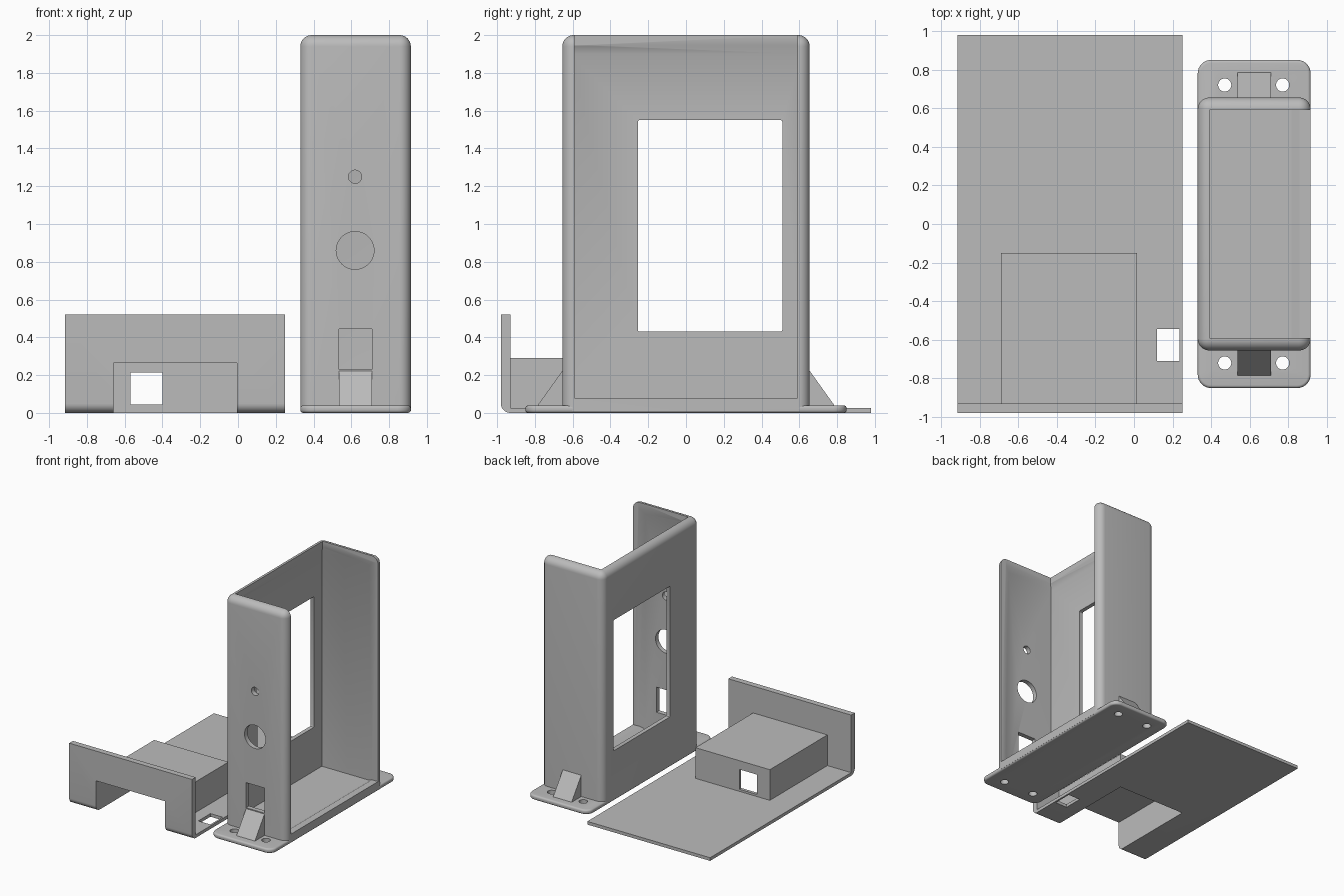
import bpy, bmesh, math
from mathutils import Vector

if "Cube" in bpy.data.objects:
    bpy.data.objects.remove(bpy.data.objects["Cube"])

grey = bpy.data.materials.new("light_grey")
grey.diffuse_color = (0.5, 0.5, 0.5, 1)
grey.use_nodes = True
grey.node_tree.nodes["Principled BSDF"].inputs["Base Color"].default_value = grey.diffuse_color


def finish(name, bm):
    bmesh.ops.recalc_face_normals(bm, faces=bm.faces)
    me = bpy.data.meshes.new(name)
    bm.to_mesh(me)
    bm.free()
    me.materials.append(grey)
    ob = bpy.data.objects.new(name, me)
    bpy.context.collection.objects.link(ob)
    return ob


def add_box(bm, x, y, z):
    vs = bmesh.ops.create_cube(bm, size=1)["verts"]
    for v in vs:
        v.co = Vector([(r[0] + r[1]) / 2 + c * (r[1] - r[0])
                       for r, c in zip((x, y, z), v.co)])


def box(name, x, y, z, bevel=0, pick=None, segments=8):
    """Box from ranges; bevel rounds the edges accepted by pick(midpoint, direction)."""
    bm = bmesh.new()
    add_box(bm, x, y, z)
    if bevel:
        edges = [e for e in bm.edges if pick is None or
                 pick((e.verts[0].co + e.verts[1].co) / 2, (e.verts[1].co - e.verts[0].co).normalized())]
        bmesh.ops.bevel(bm, geom=edges, offset=bevel, segments=segments, profile=0.5, affect='EDGES')
    return finish(name, bm)


def cylinder(x, y, z, r, depth, along_y=False):
    bpy.ops.mesh.primitive_cylinder_add(vertices=48, radius=r, depth=depth, location=(x, y, z),
                                        rotation=(math.pi / 2 if along_y else 0, 0, 0))
    return bpy.context.object


def boolean(ob, tool, operation='DIFFERENCE'):
    bpy.context.view_layer.objects.active = ob
    mod = ob.modifiers.new("join", 'BOOLEAN')
    mod.operation, mod.solver, mod.object = operation, 'EXACT', tool
    bpy.ops.object.modifier_apply(modifier=mod.name)
    bpy.data.objects.remove(tool)


def smooth(ob):
    bpy.ops.object.select_all(action='DESELECT')
    ob.select_set(True)
    bpy.context.view_layer.objects.active = ob
    bpy.ops.object.shade_smooth_by_angle(angle=math.radians(30))


# Housing shell: rounded block, open on the top and right
X0, X1, XC = 0.33, 0.915, 0.62
housing = box("housing", (X0, X1), (-0.655, 0.655), (0.01, 2), 0.06,
              lambda m, d: m.z > 0.5)
boolean(housing, box("opening", (0.39, 1.2), (-0.59, 0.59), (0.08, 2.3)))

# Inner recess that leaves a sloped retaining lip around the openings
bm = bmesh.new()
add_box(bm, (0.365, 0.815), (-0.615, 0.615), (0.055, 1.9))
add_box(bm, (0.392, 0.865), (-0.588, 0.588), (0.085, 1.95))
hull = bmesh.ops.convex_hull(bm, input=bm.verts)
bmesh.ops.delete(bm, geom=list({g for g in hull["geom_interior"] if isinstance(g, bmesh.types.BMVert)}),
                 context='VERTS')
hull_verts = [v.co.copy() for v in bm.verts]
bm.free()
bm = bmesh.new()
for co in hull_verts:
    bm.verts.new(co)
bmesh.ops.convex_hull(bm, input=bm.verts)
boolean(housing, finish("recess", bm))

# Window, port and round holes
boolean(housing, box("window", (0.2, 0.5), (-0.255, 0.51), (0.43, 1.55), 0.01,
                     lambda m, d: abs(d.x) > 0.9, 3))
boolean(housing, box("port", (0.535, 0.71), (-0.8, -0.5), (0.23, 0.445)))
for z, r in ((0.86, 0.1), (1.25, 0.035)):
    boolean(housing, cylinder(XC, -0.65, z, r, 0.3, True))
smooth(housing)

# Mounting plate with rounded corners and four screw holes
plate = box("mounting_plate", (X0, X1), (-0.85, 0.85), (0, 0.04), 0.07,
            lambda m, d: abs(d.z) > 0.9)
bm = bmesh.new()
bm.from_mesh(plate.data)
rim = [e for e in bm.edges if abs(e.verts[0].co.z - e.verts[1].co.z) < 1e-5]
bmesh.ops.bevel(bm, geom=rim, offset=0.015, segments=4, profile=0.5, affect='EDGES')
bm.to_mesh(plate.data)
bm.free()
for x in (0.47, 0.77):
    for y in (-0.72, 0.72):
        boolean(plate, cylinder(x, y, 0.02, 0.034, 0.2))
smooth(plate)

# Sloped braces at both ends
for side, name in ((-1, "front_brace"), (1, "back_brace")):
    bm = bmesh.new()
    ends = [[bm.verts.new((x, side * y, z)) for y, z in ((0.64, 0.03), (0.79, 0.03), (0.782, 0.045), (0.653, 0.225), (0.64, 0.225))]
            for x in (0.535, 0.71)]
    bm.faces.new(ends[0])
    bm.faces.new(ends[1])
    for i in range(5):
        j = (i + 1) % 5
        bm.faces.new((ends[0][i], ends[0][j], ends[1][j], ends[1][i]))
    finish(name, bm)

# Cover: flat sheet with an upturned, rounded end
T = 0.027
cover = box("cover", (-0.915, 0.25), (-0.98, 0.98), (0, 0.52), 0.05,
            lambda m, d: abs(d.x) > 0.9 and m.y < 0 and m.z < 0.1)
boolean(cover, box("cover_space", (-1.2, 0.5), (-0.93, 1.2), (T, 0.8)))

# Hollow raised compartment, open below and at the front
boolean(cover, box("compartment", (-0.69, 0.015), (-0.94, -0.15), (0.01, 0.29)), 'UNION')
boolean(cover, box("hollow", (-0.66, -0.005), (-1.2, -0.177), (-0.2, 0.265)))

# Square openings in the compartment and in the sheet
boolean(cover, box("socket", (-0.57, -0.4), (-0.25, -0.05), (0.045, 0.215)))
boolean(cover, box("slot", (0.12, 0.235), (-0.71, -0.545), (-0.1, 0.1)))
smooth(cover)
